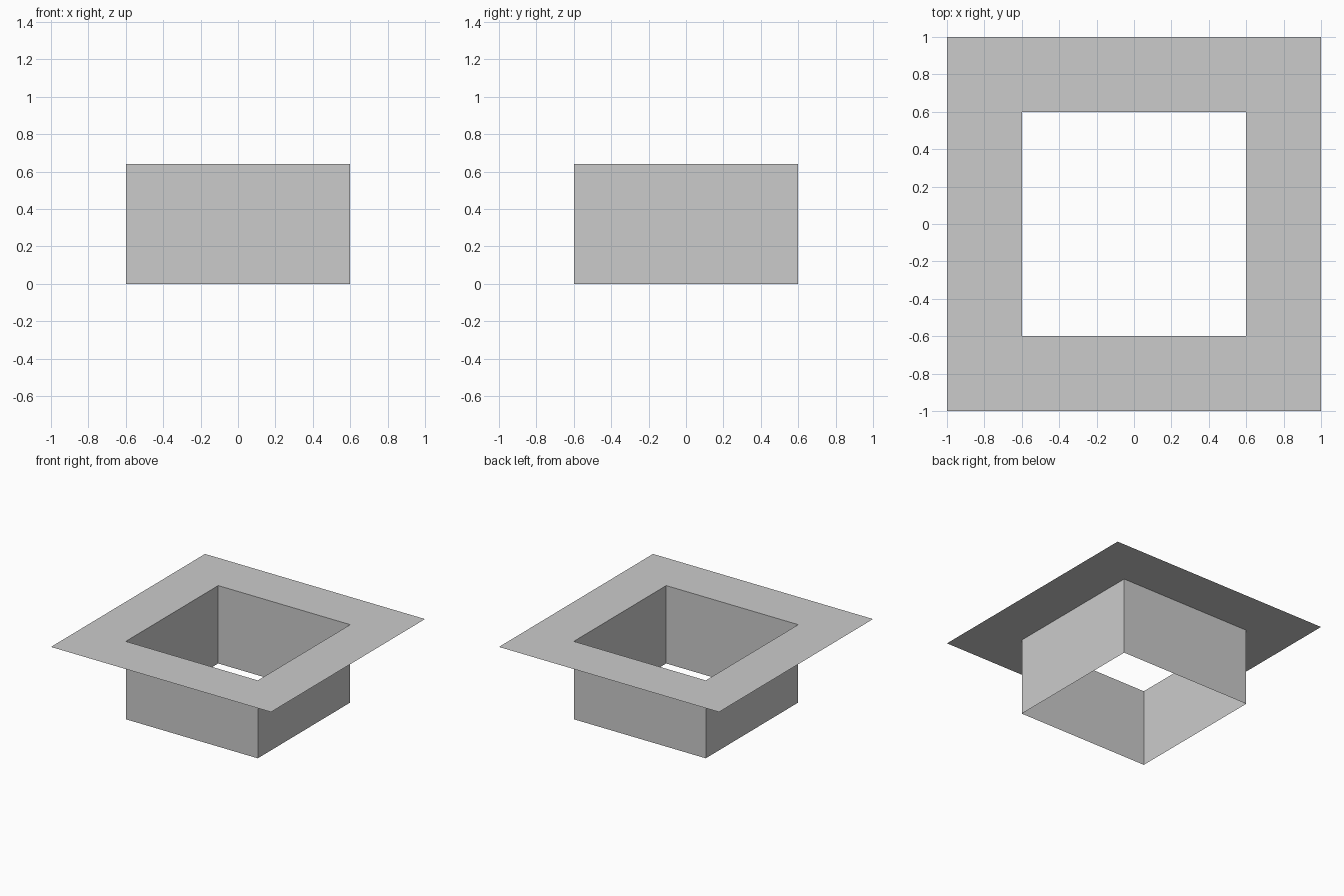
import bpy
import bmesh

if "Cube" in bpy.data.objects:
    bpy.data.objects.remove(bpy.data.objects["Cube"])

HEIGHT = 0.64
INNER = 0.6
OUTER = 1.0


def square(bm, half, z):
    corners = ((-1, -1), (1, -1), (1, 1), (-1, 1))
    return [bm.verts.new((x * half, y * half, z)) for x, y in corners]


def square_band(name, start, end):
    """Thin sheet joining two square loops, each given as (half width, z)."""
    bm = bmesh.new()
    a, b = square(bm, *start), square(bm, *end)
    for i in range(4):
        j = (i + 1) % 4
        bm.faces.new((a[i], a[j], b[j], b[i]))
    mesh = bpy.data.meshes.new(name)
    bm.to_mesh(mesh)
    bm.free()
    obj = bpy.data.objects.new(name, mesh)
    bpy.context.collection.objects.link(obj)
    return obj


# Open square sleeve, no top or bottom
square_band("sleeve_walls", (INNER, 0), (INNER, HEIGHT))

# Flat rim around the top opening, facing up
square_band("top_flange", (OUTER, HEIGHT), (INNER, HEIGHT))
